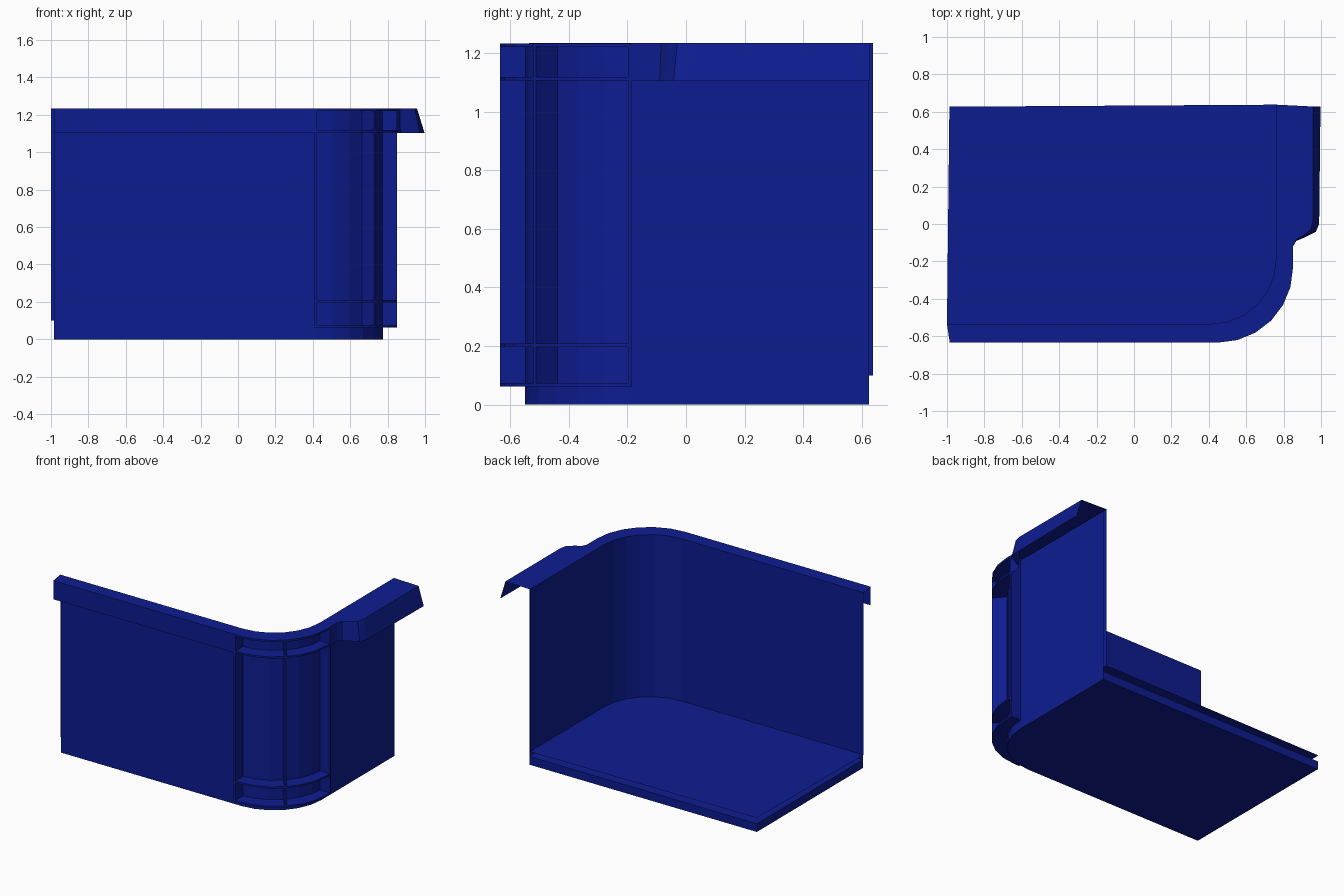
import bpy, bmesh
from math import sin, cos, pi

if "Cube" in bpy.data.objects:
    bpy.data.objects.remove(bpy.data.objects["Cube"])

blue = bpy.data.materials.new("dark_blue")
blue.diffuse_color = (0.004, 0.012, 0.28, 1)
blue.use_nodes = True
blue.node_tree.nodes["Principled BSDF"].inputs["Base Color"].default_value = blue.diffuse_color


def make(name, verts, faces):
    bm = bmesh.new()
    vs = [bm.verts.new(v) for v in verts]
    for f in faces:
        bm.faces.new([vs[i] for i in f])
    bmesh.ops.recalc_face_normals(bm, faces=bm.faces)
    me = bpy.data.meshes.new(name)
    bm.to_mesh(me)
    bm.free()
    me.materials.append(blue)
    ob = bpy.data.objects.new(name, me)
    bpy.context.collection.objects.link(ob)
    return ob


def prism(name, poly, z0, z1):
    n = len(poly)
    verts = [(x, y, z) for z in (z0, z1) for x, y in poly]
    faces = [list(range(n))[::-1], list(range(n, 2 * n))]
    faces += [(i, (i + 1) % n, n + (i + 1) % n, n + i) for i in range(n)]
    return make(name, verts, faces)


def sheet(name, rows):
    """Skin a surface across rows holding the same number of points."""
    n = len(rows[0])
    faces = [(r * n + i, r * n + i + 1, (r + 1) * n + i + 1, (r + 1) * n + i)
             for r in range(len(rows) - 1) for i in range(n - 1)]
    return make(name, [p for row in rows for p in row], faces)


def at(path, z):
    return [(x, y, z) for x, y in path]


def arc(cx, cy, r, n=6):
    return [(cx + r * sin(pi / 2 * i / n), cy - r * cos(pi / 2 * i / n)) for i in range(n + 1)]


TOP, SKIRT = 1.234, 1.104
inner_arc = arc(0.41, -0.185, 0.35)
wall_arc = arc(0.41, -0.185, 0.365)
rim_arc = arc(0.45, -0.234, 0.40)

# Inner liner: corner wall and raised floor sheet
inner = [(-1, -0.535)] + inner_arc + [(0.76, 0.638)]
sheet("inner_wall", [at(inner, 0.10), at(inner, TOP)])
make("inner_floor", at(inner + [(-0.987, 0.627)], 0.10), [range(len(inner) + 1)])

# Outer shell: wall sheet and base slab
outer = [(-0.985, -0.55)] + wall_arc + [(0.775, 0.624)]
sheet("outer_wall", [at(outer, 0.0), at(outer, 1.222)])
prism("base_slab", outer + [(-0.985, 0.624)], 0, 0.057)

# Top rim, widening into the grip on the right
grip_top = [(0.85, -0.12), (0.865, -0.085), (0.90, -0.065), (0.945, -0.03), (0.957, 0.02), (0.957, 0.628)]
grip_low = [(0.85, -0.12), (0.868, -0.09), (0.905, -0.075), (0.972, -0.042), (0.99, 0.0), (0.997, 0.628)]
side_in = [(0.76, max(y, -0.11)) for x, y in grip_top[:-1]] + [(0.76, 0.638)]
rim_in = [(-1, -0.535)] + inner_arc + side_in
rim_out = [(-0.985, -0.634)] + rim_arc + grip_top
side_in[0] = (0.76, -0.12)
sheet("top_rim", [at(rim_in, TOP), at(rim_out, TOP)])

# Hanging skirts either side of the ribbed corner
front = [(-0.985, -0.634), (0.41, -0.634)]
sheet("front_skirt", [at(front, TOP), at(front, SKIRT)])
sheet("side_skirt", [at([(0.85, -0.185)] + grip_top, TOP), at([(0.85, -0.185)] + grip_low, SKIRT)])

# Horizontal corner ribs
plate = [(0.41, -0.634)] + rim_arc + [(0.85, -0.185)] + wall_arc[::-1]
for i, (z0, z1) in enumerate([(0.062, 0.074), (0.197, 0.209), (1.106, 1.118), (1.22, 1.233)]):
    prism(f"corner_rib_{i + 1}", plate, z0, z1)

# Vertical ribs: both ends and the diagonal
prism("left_rib", [(0.41, -0.634), (0.423, -0.634), (0.423, -0.545), (0.41, -0.545)], 0.062, TOP - 0.001)
prism("right_rib", [(0.77, -0.198), (0.85, -0.198), (0.85, -0.185), (0.77, -0.185)], 0.062, TOP - 0.001)
(ax, ay), (bx, by), t = wall_arc[3], rim_arc[3], 0.005
prism("diagonal_rib", [(ax - t, ay - t), (bx - t, by - t), (bx + t, by + t), (ax + t, ay + t)], 0.062, 1.22)
